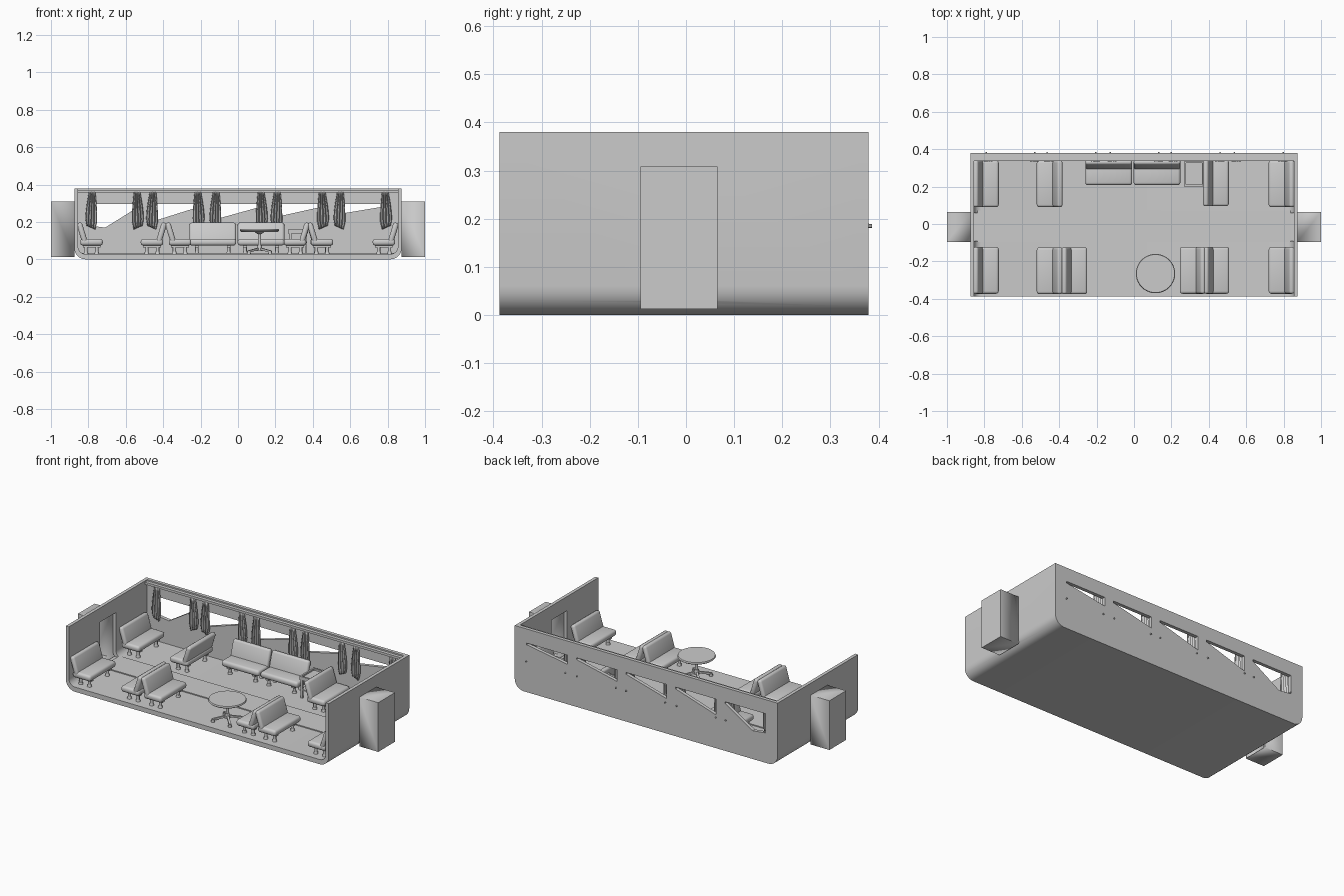
import bpy, bmesh, math
from mathutils import Matrix, Vector

if "Cube" in bpy.data.objects:
    bpy.data.objects.remove(bpy.data.objects["Cube"])


def new_obj(name, bm):
    bmesh.ops.recalc_face_normals(bm, faces=bm.faces[:])
    me = bpy.data.meshes.new(name)
    bm.to_mesh(me)
    bm.free()
    ob = bpy.data.objects.new(name, me)
    bpy.context.collection.objects.link(ob)
    return ob


def add_box(bm, x0, x1, y0, y1, z0, z1, bevel=0, seg=3, rot=None):
    c = Vector(((x0 + x1) / 2, (y0 + y1) / 2, (z0 + z1) / 2))
    m = Matrix.Translation(c) @ (rot or Matrix()) @ Matrix.Diagonal((x1 - x0, y1 - y0, z1 - z0, 1))
    vs = bmesh.ops.create_cube(bm, size=1, matrix=m)['verts']
    if bevel:
        es = list({e for v in vs for e in v.link_edges})
        bmesh.ops.bevel(bm, geom=es, offset=bevel, segments=seg, profile=0.5, affect='EDGES')


def box(name, *args, **kw):
    bm = bmesh.new()
    add_box(bm, *args, **kw)
    return new_obj(name, bm)


def add_cone(bm, loc, r1, r2, h, seg=12, rot=None):
    m = Matrix.Translation(loc) @ (rot or Matrix())
    bmesh.ops.create_cone(bm, cap_ends=True, segments=seg, radius1=r1, radius2=r2, depth=h, matrix=m)


def prism(name, pts, y0, y1):
    """Extrude an x/z outline along y."""
    bm = bmesh.new()
    f = bm.faces.new([bm.verts.new((x, y0, z)) for x, z in pts])
    r = bmesh.ops.extrude_face_region(bm, geom=[f])
    bmesh.ops.translate(bm, vec=(0, y1 - y0, 0), verts=[v for v in r['geom'] if isinstance(v, bmesh.types.BMVert)])
    return new_obj(name, bm)


def cut(ob, cutter):
    mod = ob.modifiers.new('cut', 'BOOLEAN')
    mod.operation, mod.solver, mod.object = 'DIFFERENCE', 'EXACT', cutter
    bpy.context.view_layer.objects.active = ob
    bpy.ops.object.modifier_apply(modifier=mod.name)
    bpy.data.objects.remove(cutter)


def instance(ob, name, matrix):
    o = bpy.data.objects.new(name, ob.data)
    o.matrix_world = matrix
    bpy.context.collection.objects.link(o)


# carriage shell: U profile with rounded lower corners
def u_path(w, z0, z1, r, n=6):
    right = [(w - r + r * math.sin(a), z0 + r - r * math.cos(a))
             for a in [math.pi / 2 * i / n for i in range(n + 1)]] + [(w, z1)]
    return [(-x, z) for x, z in reversed(right)] + right


outer = u_path(0.875, 0.0, 0.38, 0.06)
inner = u_path(0.855, 0.028, 0.38, 0.04)
shell = prism('floor_and_end_walls', outer + inner[::-1], -0.387, 0.358)
cut(shell, box('door_cutter', -0.95, 0.95, -0.09, 0.06, 0.0285, 0.295))

# back wall with five wedge-shaped windows
wall = prism('back_wall', outer, 0.358, 0.379)
for cx, low in zip((-0.66, -0.33, 0, 0.33, 0.66), (0.18, 0.20, 0.21, 0.225, 0.24)):
    pts = [(cx - 0.135, 0.295), (cx - 0.135, low), (cx + 0.135, 0.285), (cx + 0.135, 0.295)]
    if cx == -0.66:
        pts.insert(2, (cx - 0.05, 0.17))
    cut(wall, prism('window_cutter', pts, 0.3, 0.45))
box('cornice', -0.855, 0.855, 0.338, 0.358, 0.358, 0.372)

# end vestibules, open towards the cabin
for s in (-1, 1):
    bm = bmesh.new()
    add_box(bm, min(s * 0.874, s), max(s * 0.874, s), -0.095, 0.065, 0.012, 0.308)
    face = min(bm.faces, key=lambda f: s * f.calc_center_median().x)
    bmesh.ops.delete(bm, geom=[face], context='FACES_ONLY')
    ob = new_obj('vestibule', bm)
    mod = ob.modifiers.new('thickness', 'SOLIDIFY')
    mod.thickness = 0.005

# aisle carpet
box('aisle_carpet', -0.84, 0.84, -0.097, 0.073, 0.027, 0.034)

# bench parts, facing local +x, back at x = 0, centred on y
tilt = Matrix.Rotation(math.radians(-17), 4, 'Y')
cushion = box('bench_cushion', 0.012, 0.132, -0.125, 0.125, 0.074, 0.11, bevel=0.014)
back = box('bench_back', 0.008, 0.038, -0.125, 0.125, 0.075, 0.198, bevel=0.013, rot=tilt)
bm = bmesh.new()
for y in (-0.085, 0.085):
    add_box(bm, 0.025, 0.12, y - 0.01, y + 0.01, 0.064, 0.077)
    for x in (0.042, 0.1):
        add_cone(bm, (x, y, 0.054), 0.009, 0.009, 0.036)
        add_cone(bm, (x, y, 0.034), 0.013, 0.010, 0.014)
legs = new_obj('bench_legs', bm)

# bench layout: x of the backrest, y centre, heading in degrees
layout = [(-0.855, 0.215, 0), (-0.388, 0.215, 180), (0.375, 0.22, 0), (0.852, 0.215, 180),
          (-0.855, -0.248, 0), (-0.388, -0.25, 180), (-0.382, -0.25, 0), (0.377, -0.248, 180),
          (0.377, -0.248, 0), (0.852, -0.248, 180), (-0.135, 0.34, -90), (0.123, 0.34, -90)]
for i, (x, y, a) in enumerate(layout):
    m = Matrix.Translation((x, y, 0)) @ Matrix.Rotation(math.radians(a), 4, 'Z')
    for part in (cushion, back, legs):
        if i:
            instance(part, part.name, m)
m0 = Matrix.Translation((layout[0][0], layout[0][1], 0))
for part in (cushion, back, legs):
    part.matrix_world = m0

# round table with pedestal and four feet
tx, ty = 0.115, -0.265
bm = bmesh.new()
add_cone(bm, (tx, ty, 0.150), 0.098, 0.105, 0.006, 40)
add_cone(bm, (tx, ty, 0.157), 0.105, 0.102, 0.008, 40)
new_obj('table_top', bm)
bm = bmesh.new()
add_cone(bm, (tx, ty, 0.1), 0.009, 0.009, 0.1, 16)
add_cone(bm, (tx, ty, 0.142), 0.012, 0.03, 0.012, 16)
add_cone(bm, (tx, ty, 0.06), 0.016, 0.012, 0.03, 16)
for k in range(4):
    d = Matrix.Rotation(math.pi / 4 + k * math.pi / 2, 4, 'Z')
    m = Matrix.Translation((tx, ty, 0)) @ d @ Matrix.Translation((0.042, 0, 0.05)) @ Matrix.Rotation(0.2, 4, 'Y')
    bmesh.ops.create_cube(bm, size=1, matrix=m @ Matrix.Diagonal((0.085, 0.012, 0.011, 1)))
    add_cone(bm, Vector((tx, ty, 0.036)) + d @ Vector((0.08, 0, 0)), 0.01, 0.009, 0.016)
new_obj('table_pedestal', bm)

# side table with raised rim
bm = bmesh.new()
X0, X1, Y0, Y1 = 0.268, 0.374, 0.2, 0.335
add_box(bm, X0, X1, Y0, Y1, 0.138, 0.15)
for a in ((X0, X1, Y0, Y0 + 0.01), (X0, X1, Y1 - 0.01, Y1),
          (X0, X0 + 0.01, Y0, Y1), (X1 - 0.01, X1, Y0, Y1)):
    add_box(bm, *a, 0.148, 0.16)
for x in (X0 + 0.005, X1 - 0.017):
    for y in (Y0 + 0.005, Y1 - 0.017):
        add_box(bm, x, x + 0.012, y, y + 0.012, 0.028, 0.14)
add_box(bm, X0 + 0.005, X1 - 0.005, Y0 + 0.005, Y1 - 0.005, 0.075, 0.083)
new_obj('side_table', bm)

# pleated curtains, a mirrored pair per window, with tieback hooks
COLS, ROWS = 20, 10
for cx in (-0.66, -0.335, 0.003, 0.33, 0.667):
    for s in (-1, 1):
        bm = bmesh.new()
        grid = []
        for r in range(ROWS + 1):
            t = r / ROWS
            half = 0.016 + 0.014 * math.sin(min(t / 0.8, 1) * math.pi / 2) - 0.04 * max(0, t - 0.8)
            grid.append([bm.verts.new((cx + s * (0.12 + 0.006 * t) + half * (2 * c / COLS - 1),
                                       0.344 + 0.010 * math.sin(c * math.pi / 2.5),
                                       0.36 - 0.19 * t + 0.02 * t * (c / COLS - 0.5) * s))
                         for c in range(COLS + 1)])
        for r in range(ROWS):
            for c in range(COLS):
                bm.faces.new((grid[r][c], grid[r][c + 1], grid[r + 1][c + 1], grid[r + 1][c]))
        ob = new_obj('curtain', bm)
        mod = ob.modifiers.new('thickness', 'SOLIDIFY')
        mod.thickness, mod.offset = 0.003, 0
        bm = bmesh.new()
        add_cone(bm, (cx + s * 0.13, 0.365, 0.185), 0.008, 0.004, 0.042, 6,
                 Matrix.Rotation(-math.pi / 2, 4, 'X'))
        new_obj('tieback_hook', bm)

# smooth shading with sharp edges kept
for o in bpy.context.scene.objects:
    o.select_set(True)
bpy.context.view_layer.objects.active = shell
bpy.ops.object.shade_smooth_by_angle(angle=math.radians(35))
